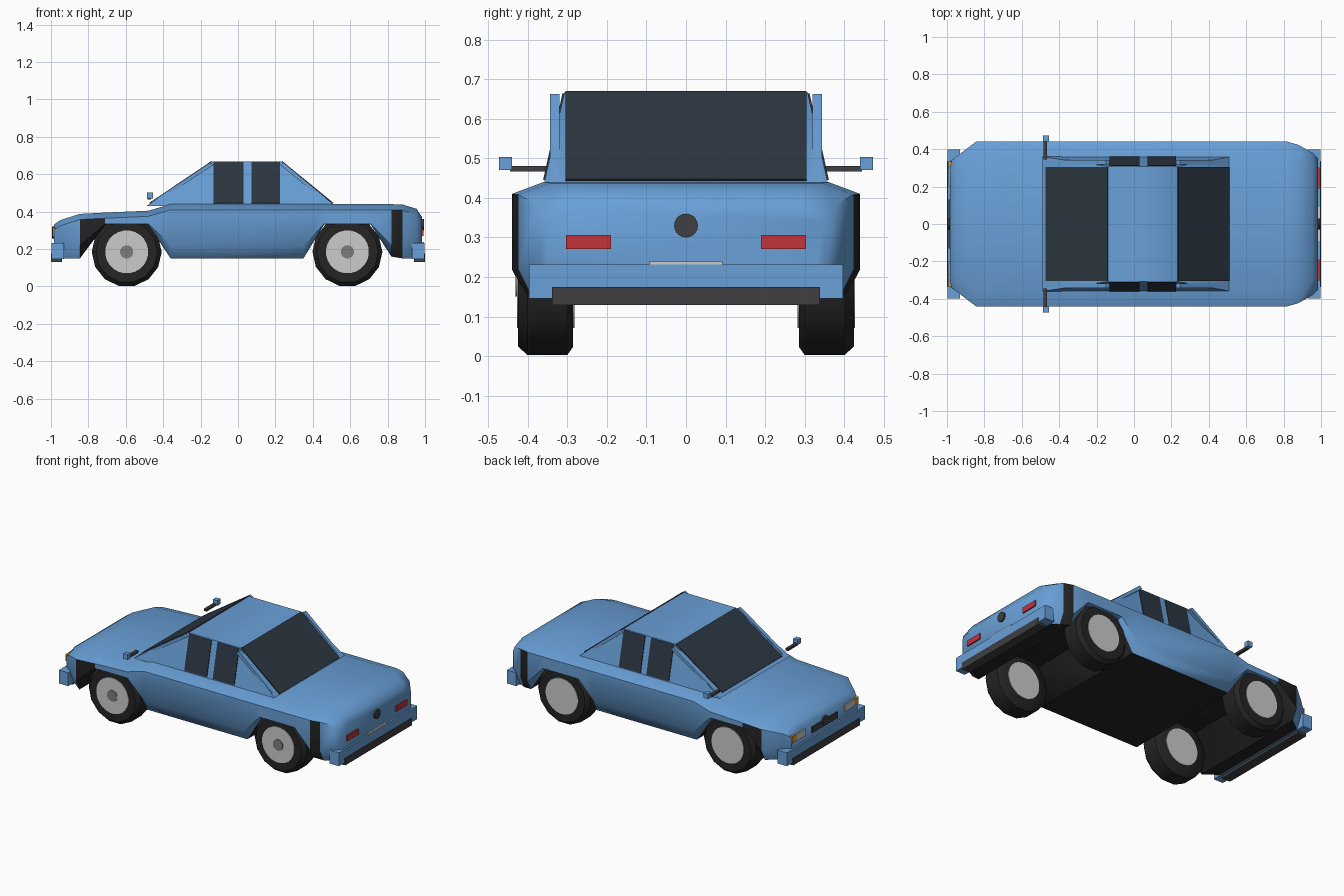
import bpy, bmesh, math

if "Cube" in bpy.data.objects:
    bpy.data.objects.remove(bpy.data.objects["Cube"])

def mat(name, r, g, b):
    m = bpy.data.materials.new(name)
    m.diffuse_color = (r, g, b, 1)
    m.use_nodes = True
    m.node_tree.nodes["Principled BSDF"].inputs["Base Color"].default_value = m.diffuse_color
    return m

BLUE = mat("blue_paint", 0.14, 0.35, 0.68)
BLACK = mat("black_rubber", 0.018, 0.018, 0.019)
DARK = mat("dark_trim", 0.05, 0.05, 0.055)
GLASS = mat("dark_glass", 0.025, 0.037, 0.053)
SILVER = mat("silver", 0.72, 0.72, 0.74)
GREY = mat("hub_grey", 0.2, 0.2, 0.21)
RED = mat("red_lens", 0.55, 0.035, 0.045)
AMBER = mat("amber_lens", 0.75, 0.32, 0.02)

def finish(name, bm, *mats, smooth=0):
    bmesh.ops.recalc_face_normals(bm, faces=bm.faces)
    me = bpy.data.meshes.new(name)
    bm.to_mesh(me)
    bm.free()
    ob = bpy.data.objects.new(name, me)
    bpy.context.collection.objects.link(ob)
    for m in mats:
        me.materials.append(m)
    if smooth:
        bpy.ops.object.select_all(action='DESELECT')
        ob.select_set(True)
        bpy.context.view_layer.objects.active = ob
        bpy.ops.object.shade_smooth_by_angle(angle=math.radians(smooth))
    return ob

def loft(name, rings, mats, pick=None, smooth=0):
    bm = bmesh.new()
    vs = [[bm.verts.new(p) for p in r] for r in rings]
    n = len(vs[0])
    for i in range(len(vs) - 1):
        for j in range(n):
            k = (j + 1) % n
            f = bm.faces.new((vs[i][j], vs[i][k], vs[i + 1][k], vs[i + 1][j]))
            f.material_index = pick(i, j) if pick else 0
    bm.faces.new(vs[0])
    bm.faces.new(vs[-1])
    return finish(name, bm, *mats, smooth=smooth)

def box(name, x, y, z, m):
    ring = lambda zz: [(x[0], y[0], zz), (x[1], y[0], zz), (x[1], y[1], zz), (x[0], y[1], zz)]
    return loft(name, [ring(z[0]), ring(z[1])], [m])

def prism(name, pts, y0, y1, m):
    return loft(name, [[(x, y, z) for x, z in pts] for y in (y0, y1)], [m])

def panel(name, pts, m):
    bm = bmesh.new()
    bm.faces.new([bm.verts.new(p) for p in pts])
    ob = finish(name, bm, m)
    s = ob.modifiers.new("thickness", 'SOLIDIFY')
    s.thickness, s.offset = 0.006, 0
    return ob

def turned(name, profile, n, cx, cz, m):
    # rings of (y, radius) around an axle along y
    rings = [[(cx + r * math.sin(2 * math.pi * (k + .5) / n), y,
               cz + r * math.cos(2 * math.pi * (k + .5) / n)) for k in range(n)] for y, r in profile]
    return loft(name, rings, [m], smooth=35)

# Body: stations of x, half width, top, sill height (raised over the wheels)
stations = [(-.985, .335, .33, .15), (-.95, .36, .355, .15), (-.845, .44, .388, .15),
            (-.71, .44, .395, .33), (-.48, .44, .405, .33), (-.36, .44, .44, .15),
            (.35, .44, .44, .15), (.46, .44, .44, .33), (.71, .44, .44, .33),
            (.82, .44, .44, .16), (.88, .423, .438, .15), (.955, .38, .415, .15), (.985, .35, .37, .15)]

def section(x, w, top, sill):
    half = [(w - .08, top), (w, top - .03), (w, max(.22, sill + .005)), (w - .035, sill)]
    return [(x, y, z) for y, z in half] + [(x, -y, z) for y, z in reversed(half)]

def body_mat(i, j):
    if j == 3:
        return 1
    return 1 if i in (2, 9) and j in (1, 2, 4, 5) else 0

loft("body", [section(*s) for s in stations], [BLUE, BLACK], body_mat, smooth=48)

# Cabin
base = [(-.49, -.36, .43), (.52, -.36, .43), (.52, .36, .43), (-.49, .36, .43)]
roof = [(-.135, -.307, .668), (.23, -.307, .668), (.23, .307, .668), (-.135, .307, .668)]
loft("cabin", [base, roof], [BLUE], smooth=48)
for name, x0, x1 in (("windshield", -.472, -.14), ("rear_window", .508, .235)):
    panel(name, [(x0, -.305, .445), (x0, .305, .445), (x1, .305, .668), (x1, -.305, .668)], GLASS)

for s, side in ((-1, "right"), (1, "left")):
    # Side windows and pillar strips
    for x0, x1, name in ((-.13, .03, "front"), (.072, .225, "rear")):
        panel(f"{name}_{side}_window", [(x0, s * .358, .445), (x1, s * .358, .445),
                                        (x1, s * .309, .664), (x0, s * .309, .664)], GLASS)
    for name, x0, x1, t in (("front", -.465, -.15, .02), ("rear", .495, .245, -.02)):
        prism(f"{name}_{side}_pillar", [(x0, .452), (x0 + t, .445), (x1 + t, .65), (x1, .662)],
              s * .319, s * .343, BLUE)
    # Mirror
    box(f"{side}_mirror_arm", (-.485, -.465), (s * .345, s * .445), (.466, .48), DARK)
    box(f"{side}_mirror", (-.487, -.455), (s * .44, s * .472), (.47, .503), BLUE)
    # Lamps
    box(f"{side}_tail_lamp", (.975, .993), (s * .19, s * .303), (.271, .306), RED)
    box(f"{side}_headlamp", (-.993, -.97), (s * .2, s * .295), (.268, .312), SILVER)
    box(f"{side}_indicator", (-.992, -.955), (s * .295, s * .335), (.268, .312), AMBER)
    # Wheels with a disc on both faces
    for cx, end in ((-.595, "front"), (.585, "rear")):
        name = f"{end}_{side}"
        turned(name + "_tyre", [(s * .285, .165), (s * .3, .187), (s * .4, .187), (s * .424, .165)],
               14, cx, .185, BLACK)
        turned(name + "_wheel_disc", [(s * .282, .115), (s * .427, .115)], 24, cx, .185, SILVER)
        if s < 0:
            turned(name + "_hub_centre", [(s * .42, .036), (s * .431, .036)], 12, cx, .185, GREY)

# Bumpers
for d, end in ((-1, "front"), (1, "rear")):
    box(end + "_bumper", (d * .93, d * .996), (-.397, .397), (.146, .232), BLUE)
    box(end + "_bumper_strip", (d * .94, d * 1.0), (-.338, .338), (.13, .175), DARK)

# Grille, number plate backing and round trim discs
box("grille", (-.991, -.97), (-.13, .13), (.255, .295), DARK)
box("rear_plate", (.97, .995), (-.092, .092), (.2, .239), SILVER)
for d, z, name in ((-1, .29, "front_round_trim"), (1, .33, "rear_round_trim")):
    loft(name, [[(d * x, .03 * math.cos(k * math.pi / 10), z + .03 * math.sin(k * math.pi / 10))
                 for k in range(20)] for x in (.97, .995)], [DARK])
